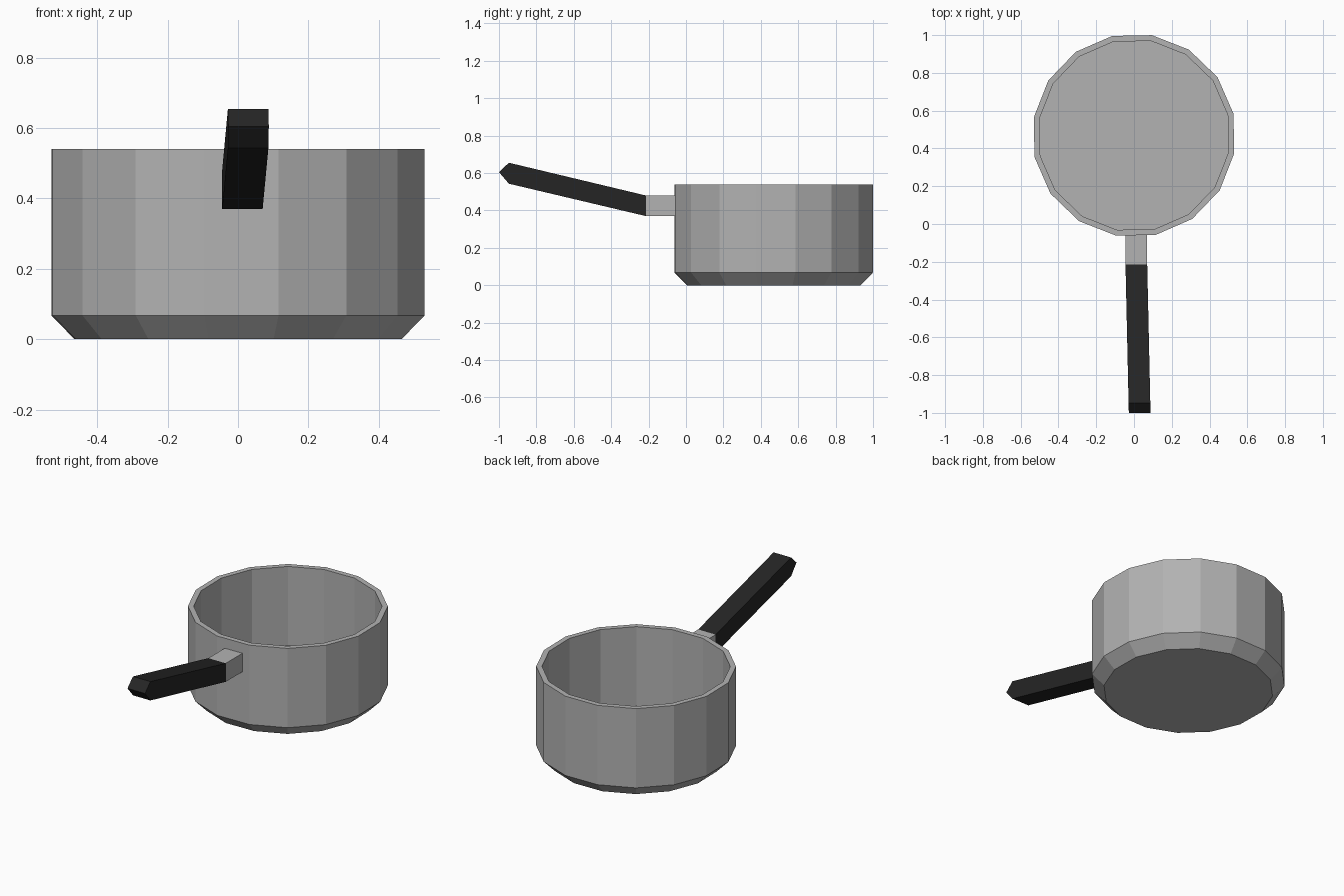
import bpy, bmesh, math

if "Cube" in bpy.data.objects:
    bpy.data.objects.remove(bpy.data.objects["Cube"])


def material(name, value):
    m = bpy.data.materials.new(name)
    m.diffuse_color = (value, value, value, 1)
    m.use_nodes = True
    m.node_tree.nodes["Principled BSDF"].inputs["Base Color"].default_value = m.diffuse_color
    return m


def finish(name, bm, mat):
    bmesh.ops.recalc_face_normals(bm, faces=bm.faces[:])
    me = bpy.data.meshes.new(name)
    bm.to_mesh(me)
    bm.free()
    me.materials.append(mat)
    ob = bpy.data.objects.new(name, me)
    bpy.context.collection.objects.link(ob)
    return ob


def lathe(name, profile, centre, sides, start, mat):
    """Spin (radius, z) rings into a faceted body, capped at both ends."""
    bm = bmesh.new()
    rings = []
    for r, z in profile:
        angles = [start + 2 * math.pi * i / sides for i in range(sides)]
        rings.append([bm.verts.new((centre[0] + r * math.cos(a),
                                    centre[1] + r * math.sin(a), z)) for a in angles])
    for a, b in zip(rings, rings[1:]):
        for i in range(sides):
            j = (i + 1) % sides
            bm.faces.new((a[i], a[j], b[j], b[i]))
    bm.faces.new(rings[0])
    bm.faces.new(rings[-1])
    return finish(name, bm, mat)


def bar(name, outline, centre_x, width, mat):
    """Extrude a (y, z) side outline across x, centred on centre_x(y)."""
    bm = bmesh.new()
    left, right = [[bm.verts.new((centre_x(y) + s * width / 2, y, z)) for y, z in outline]
                   for s in (-1, 1)]
    n = len(outline)
    bm.faces.new(left)
    bm.faces.new(right)
    for i in range(n):
        j = (i + 1) % n
        bm.faces.new((left[i], left[j], right[j], right[i]))
    return finish(name, bm, mat)


steel = material("steel grey", 0.45)
black = material("handle black", 0.0185)

# Pot: chamfered base, straight wall, open rim and inner floor
lathe("pot", [(0.472, 0), (0.539, 0.068), (0.539, 0.54), (0.508, 0.54), (0.508, 0.069)],
      (0, 0.469), 16, math.radians(11.25 + 1.1), steel)

# Steel bracket between the pot wall and the handle
bar("handle_bracket", [(-0.05, 0.37), (-0.05, 0.48), (-0.215, 0.48), (-0.215, 0.37)],
    lambda y: 0.0125, 0.115, steel)

# Handle: rises towards a wedge-shaped tip and drifts slightly sideways
bar("handle", [(-0.215, 0.37), (-0.215, 0.48), (-0.947, 0.655), (-1.0, 0.605), (-0.947, 0.543)],
    lambda y: 0.0125 + 0.0175 * (-0.215 - y) / 0.785, 0.115, black)
